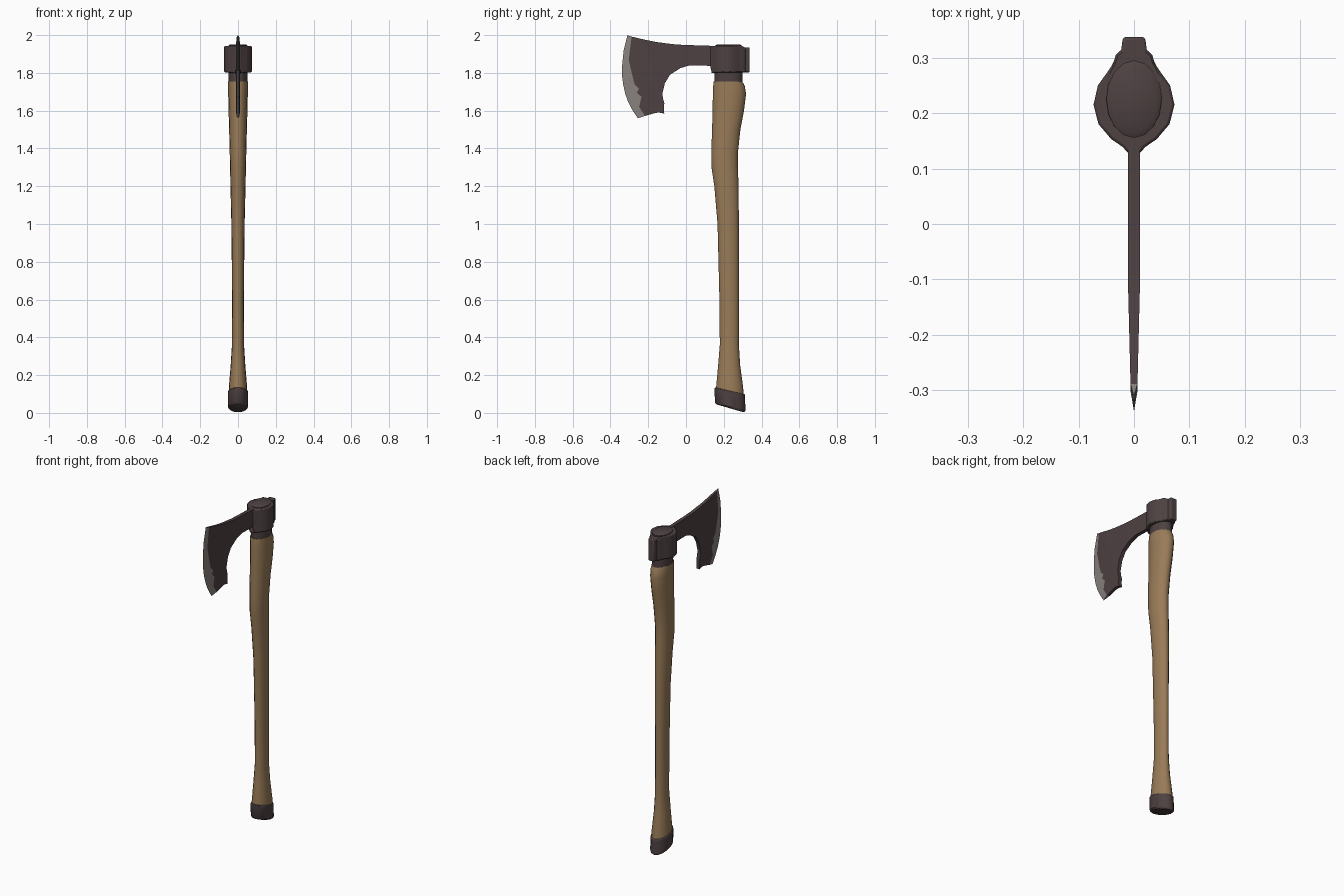
import bpy, bmesh, math

cube = bpy.data.objects.get("Cube")
if cube:
    bpy.data.objects.remove(cube)


def material(name, r, g, b):
    m = bpy.data.materials.new(name)
    m.use_nodes = True
    m.diffuse_color = (r, g, b, 1)
    bsdf = m.node_tree.nodes["Principled BSDF"]
    bsdf.inputs["Base Color"].default_value = (r, g, b, 1)
    bsdf.inputs["Roughness"].default_value = 0.7
    return m


wood = material("wood", 0.32, 0.2, 0.098)
iron = material("dark iron", 0.076, 0.053, 0.054)
steel = material("bare steel", 0.25, 0.225, 0.21)


def finish(name, bm, mats, angle=40, bevel=0):
    bmesh.ops.recalc_face_normals(bm, faces=bm.faces)
    mesh = bpy.data.meshes.new(name)
    bm.to_mesh(mesh)
    bm.free()
    ob = bpy.data.objects.new(name, mesh)
    bpy.context.collection.objects.link(ob)
    for m in mats:
        mesh.materials.append(m)
    if bevel:
        mod = ob.modifiers.new("soft edges", 'BEVEL')
        mod.width, mod.segments, mod.angle_limit = bevel, 2, math.radians(50)
    bpy.ops.object.select_all(action='DESELECT')
    ob.select_set(True)
    bpy.context.view_layer.objects.active = ob
    bpy.ops.object.shade_smooth_by_angle(angle=math.radians(angle))
    return ob


def loft(name, rings, mat, sides=16, bevel=0):
    """Stack oval rings given as (z, y front, y back, half width, slope)."""
    bm = bmesh.new()
    loops = []
    for z, y0, y1, hx, slope in rings:
        loop = []
        for i in range(sides):
            a = math.tau * i / sides
            dy = (y1 - y0) / 2 * math.sin(a)
            loop.append(bm.verts.new((hx * math.cos(a), (y0 + y1) / 2 + dy, z + slope * dy)))
        loops.append(loop)
    for a, b in zip(loops, loops[1:]):
        for i in range(sides):
            j = (i + 1) % sides
            bm.faces.new((a[i], a[j], b[j], b[i]))
    bm.faces.new(loops[0])
    bm.faces.new(loops[-1])
    return finish(name, bm, [mat], bevel=bevel)


# Curved wooden handle
loft("handle", [
    (0.08, .157, .307, .051, 0), (0.14, .16, .302, .048, 0), (0.25, .17, .287, .039, 0),
    (0.36, .179, .28, .032, 0), (0.6, .177, .28, .031, 0), (0.8, .172, .28, .033, 0),
    (1.0, .167, .28, .035, 0), (1.2, .15, .278, .04, 0), (1.3, .135, .275, .042, 0),
    (1.38, .134, .275, .044, 0), (1.5, .138, .288, .047, 0), (1.6, .141, .307, .05, 0),
    (1.69, .142, .318, .052, 0), (1.73, .144, .311, .053, 0), (1.755, .147, .298, .052, 0)], wood)

# Slanted iron cap on the foot of the handle
loft("butt_cap", [
    (0.024, .162, .305, .045, -.29), (0.032, .153, .315, .053, -.29),
    (0.117, .151, .312, .053, -.23)], iron, bevel=0.005)

# Iron collar and the tongue that passes through the head
loft("collar", [(1.745, .152, .3, .05, 0), (1.83, .15, .3, .05, 0)], iron)
loft("eye_plug", [(1.9, .155, .295, .05, 0), (1.945, .155, .295, .05, 0),
                  (1.951, .165, .285, .042, 0)], iron)

# Teardrop socket with a squared poll at the back
half = [(.128, .012), (.138, .019), (.153, .041), (.18, .064), (.215, .073), (.25, .065),
        (.275, .047), (.29, .037), (.305, .033), (.314, .023), (.337, .02)]
outline = half + [(y, -x) for y, x in reversed(half)]
bm = bmesh.new()
low = [bm.verts.new((x, y, 1.837 if y < .135 else 1.803)) for y, x in outline]
top = [bm.verts.new((x, y, 1.942 if y < .3 else 1.935)) for y, x in outline]
for i in range(len(outline)):
    j = (i + 1) % len(outline)
    bm.faces.new((low[i], low[j], top[j], top[i]))
bm.faces.new(low)
bm.faces.new(top)
finish("socket", bm, [iron], bevel=0.005)

# Bearded blade, points as (y, z): top edge, ground line, inner curve, cutting edge
top_edge = [(.145, 1.943), (.02, 1.947), (-.05, 1.95), (-.11, 1.957), (-.16, 1.964), (-.215, 1.975)]
ground = [(-.288, 1.992), (-.303, 1.87), (-.285, 1.79), (-.272, 1.74), (-.24, 1.735),
          (-.26, 1.695), (-.235, 1.675), (-.248, 1.62), (-.217, 1.572)]
inner = [(.145, 1.837), (.02, 1.84), (-.03, 1.825), (-.085, 1.79), (-.112, 1.745), (-.125, 1.69),
         (-.122, 1.665), (-.115, 1.64), (-.116, 1.61), (-.115, 1.584), (-.13, 1.588),
         (-.145, 1.59), (-.16, 1.588), (-.18, 1.583), (-.2, 1.577)]
edge = [(-.31, 2.0), (-.33, 1.92), (-.338, 1.84), (-.338, 1.78), (-.332, 1.735),
        (-.322, 1.69), (-.308, 1.65), (-.288, 1.61), (-.255, 1.56)]


def thickness(y):
    return 0.011 if y > -.1 else max(0.004, 0.011 - 0.025 * (-.1 - y))


bm = bmesh.new()
outer = top_edge + ground
rim = [bm.verts.new((0, y, z)) for y, z in edge]
sides = []
for s in (1, -1):
    a = [bm.verts.new((s * thickness(y), y, z)) for y, z in outer]
    b = [bm.verts.new((s * thickness(y), y, z)) for y, z in inner]
    for i in range(len(a) - 1):
        bm.faces.new((a[i], a[i + 1], b[i + 1], b[i]))
    g = a[len(top_edge):]
    for i in range(len(g) - 1):
        bm.faces.new((g[i], g[i + 1], rim[i + 1], rim[i])).material_index = 1
    sides.append((a, b, g))
(a1, b1, g1), (a2, b2, g2) = sides
n = len(top_edge)
for c1, c2 in ((a1[:n + 1], a2[:n + 1]), (b1, b2), ((b1[-1], g1[-1]), (b2[-1], g2[-1])),
               ((a1[0], b1[0]), (a2[0], b2[0]))):
    for i in range(len(c1) - 1):
        bm.faces.new((c1[i], c1[i + 1], c2[i + 1], c2[i]))
for k in (0, -1):
    bm.faces.new((g1[k], g2[k], rim[k])).material_index = 1
finish("blade", bm, [iron, steel], angle=25)
